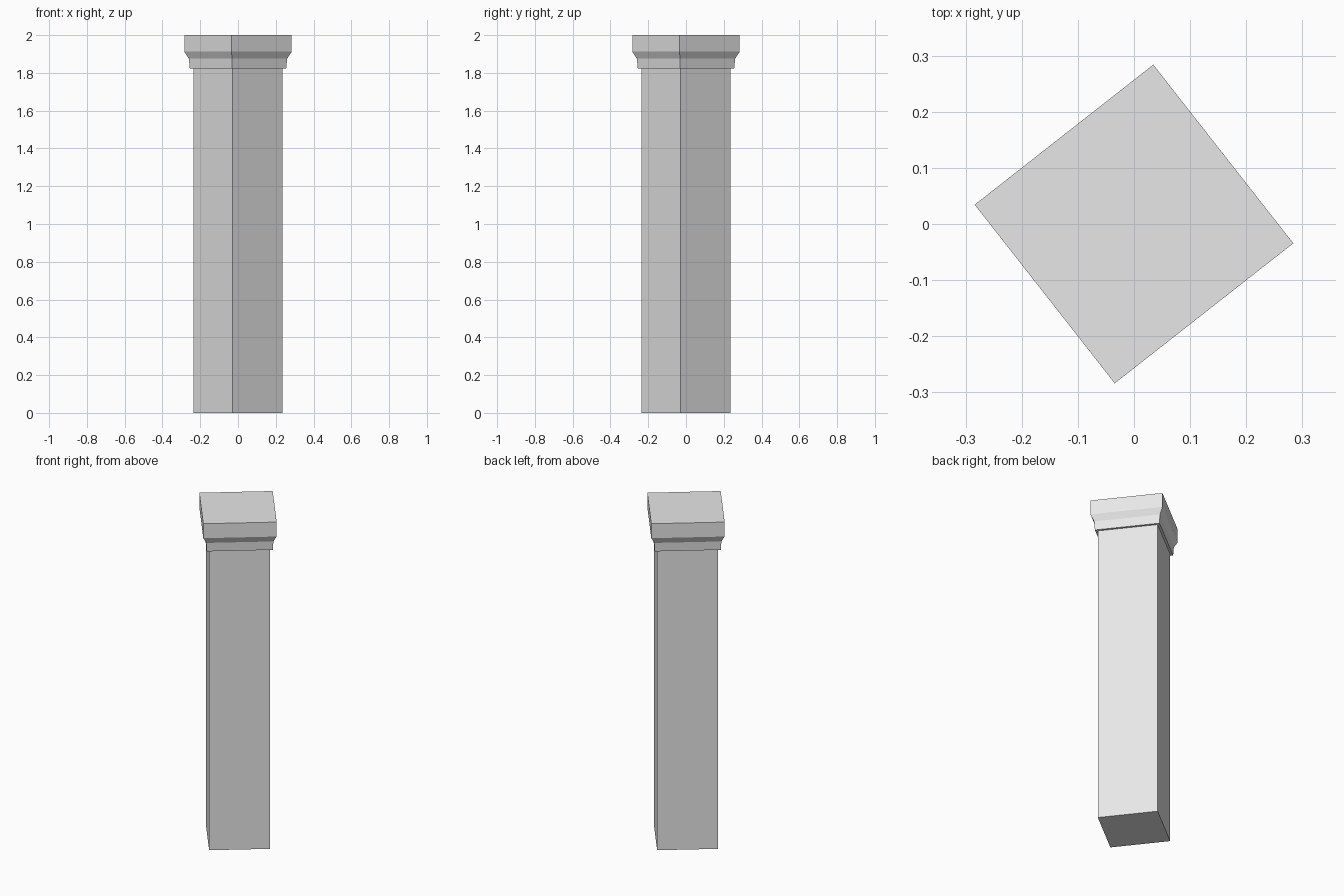
import bpy
import bmesh
from math import cos, sin, radians

cube = bpy.data.objects.get("Cube")
if cube:
    bpy.data.objects.remove(cube, do_unlink=True)

stone = bpy.data.materials.new("light_grey_stone")
stone.use_nodes = True
stone.diffuse_color = (0.8, 0.8, 0.8, 1)
stone.node_tree.nodes["Principled BSDF"].inputs["Base Color"].default_value = (0.8, 0.8, 0.8, 1)

TURN = radians(-6.9)  # direction of the first corner


def square_stack(name, profile):
    """Closed square solid from (corner radius, height) pairs, bottom to top."""
    bm = bmesh.new()
    rings = []
    for r, z in profile:
        angles = [TURN + radians(90 * i) for i in range(4)]
        rings.append([bm.verts.new((r * cos(a), r * sin(a), z)) for a in angles])
    for low, high in zip(rings, rings[1:]):
        for i in range(4):
            j = (i + 1) % 4
            bm.faces.new((low[i], low[j], high[j], high[i]))
    bm.faces.new(rings[0][::-1])
    bm.faces.new(rings[-1])
    mesh = bpy.data.meshes.new(name)
    bm.to_mesh(mesh)
    bm.free()
    mesh.materials.append(stone)
    obj = bpy.data.objects.new(name, mesh)
    bpy.context.collection.objects.link(obj)
    return obj


# Plain square shaft
square_stack("shaft", [(0.238, 0), (0.238, 1.83)])

# Flared cap with a narrow collar, a slope and an upright slab
square_stack("cap", [(0.257, 1.822), (0.262, 1.875), (0.286, 1.912), (0.286, 2)])
